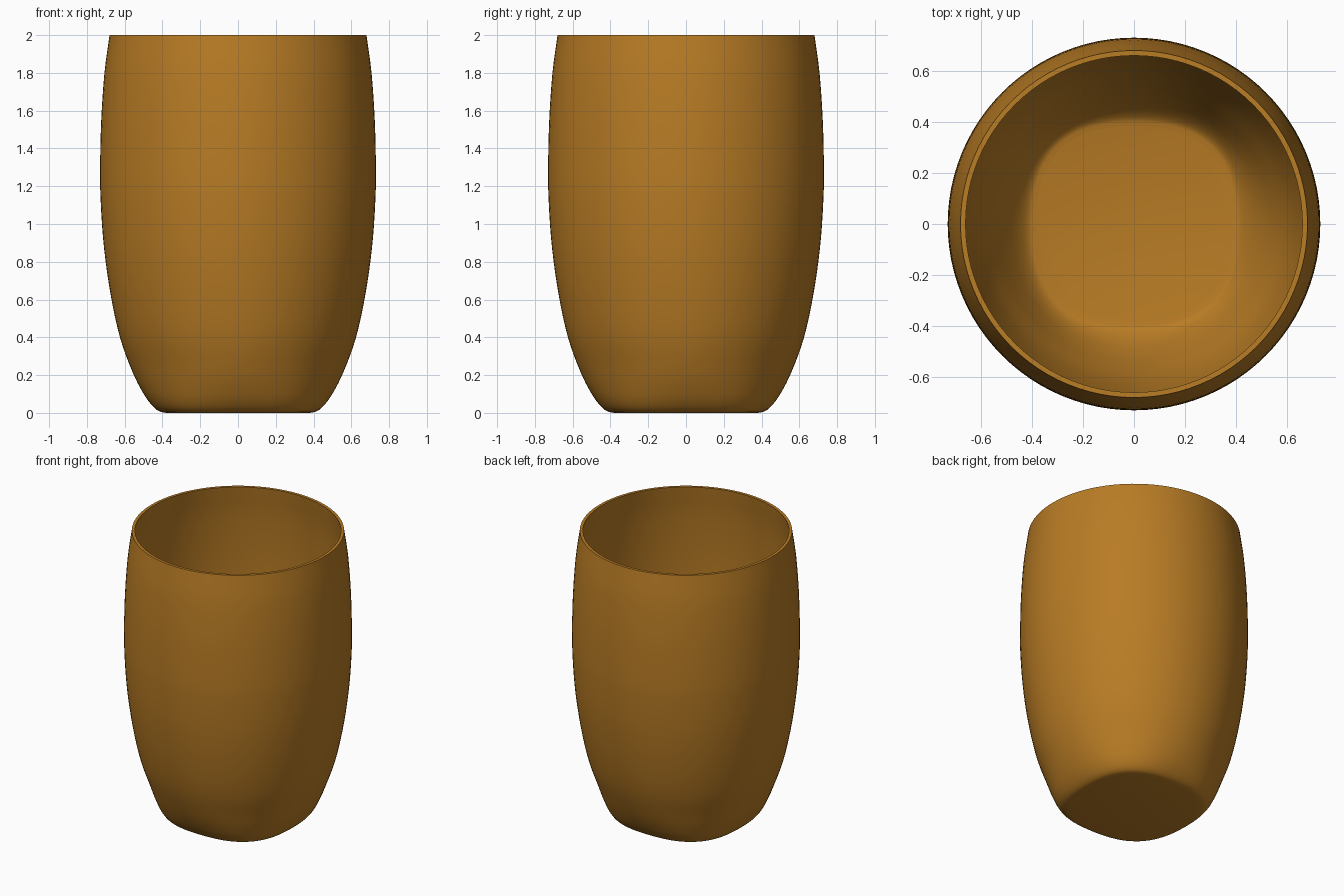
import bpy, bmesh, math
from mathutils import Vector

if "Cube" in bpy.data.objects:
    bpy.data.objects.remove(bpy.data.objects["Cube"])

SEG = 96
WALL = 0.02

# outer profile (radius, height), bottom to rim
OUTER = [(0.38, 0), (0.42, 0.01), (0.46, 0.045), (0.505, 0.11), (0.56, 0.22),
         (0.625, 0.4), (0.675, 0.63), (0.71, 0.88), (0.727, 1.12), (0.73, 1.3),
         (0.724, 1.55), (0.707, 1.8), (0.68, 2.0)]


def smooth_profile(pts, n=4):
    """Catmull-Rom curve through the profile points."""
    p = [Vector(q) for q in pts]
    p = [p[0] * 2 - p[1]] + p + [p[-1] * 2 - p[-2]]
    out = []
    for i in range(1, len(p) - 2):
        a, b, c, d = p[i - 1:i + 3]
        for k in range(n):
            t = k / n
            out.append(0.5 * (2 * b + (c - a) * t + (2 * a - 5 * b + 4 * c - d) * t * t
                              + (3 * b - a - 3 * c + d) * t ** 3))
    out.append(p[-2])
    return out


outer = smooth_profile(OUTER)
outer[0].y = 0
for q in outer:
    q.y = max(q.y, 0)

# inner wall: outer profile shifted inwards along its normal
inner = []
for i, q in enumerate(outer):
    t = (outer[min(i + 1, len(outer) - 1)] - outer[max(i - 1, 0)]).normalized()
    inner.append(q + Vector((-t.y, t.x)) * WALL)
inner[0] = Vector((outer[0].x, WALL))
inner[-1] = Vector((outer[-1].x - WALL, 2.0))

bm = bmesh.new()


def ring(q):
    # the foot is very slightly squared off, fading out up the wall
    sq = 0.09 * max(0.0, 1 - q.y / 0.3) ** 2
    vs = []
    for k in range(SEG):
        a = 2 * math.pi * k / SEG
        r = q.x * (1 + sq * (1 - math.cos(4 * a)) / 2)
        vs.append(bm.verts.new((r * math.cos(a), r * math.sin(a), q.y)))
    return vs


# outer wall, flat rim and inner wall in one skin
rings = [ring(q) for q in outer + inner[::-1]]
for lo, hi in zip(rings, rings[1:]):
    for k in range(SEG):
        j = (k + 1) % SEG
        bm.faces.new((lo[k], lo[j], hi[j], hi[k]))
# underside and inner floor
bm.faces.new(rings[0][::-1])
bm.faces.new(rings[-1])
bmesh.ops.recalc_face_normals(bm, faces=bm.faces[:])

mesh = bpy.data.meshes.new("cup")
bm.to_mesh(mesh)
bm.free()
cup = bpy.data.objects.new("cup", mesh)
bpy.context.collection.objects.link(cup)

mat = bpy.data.materials.new("amber brown")
mat.diffuse_color = (0.48, 0.2, 0.018, 1)
mat.use_nodes = True
mat.node_tree.nodes["Principled BSDF"].inputs["Base Color"].default_value = mat.diffuse_color
mesh.materials.append(mat)

bpy.context.view_layer.objects.active = cup
cup.select_set(True)
bpy.ops.object.shade_smooth_by_angle(angle=math.radians(40))
